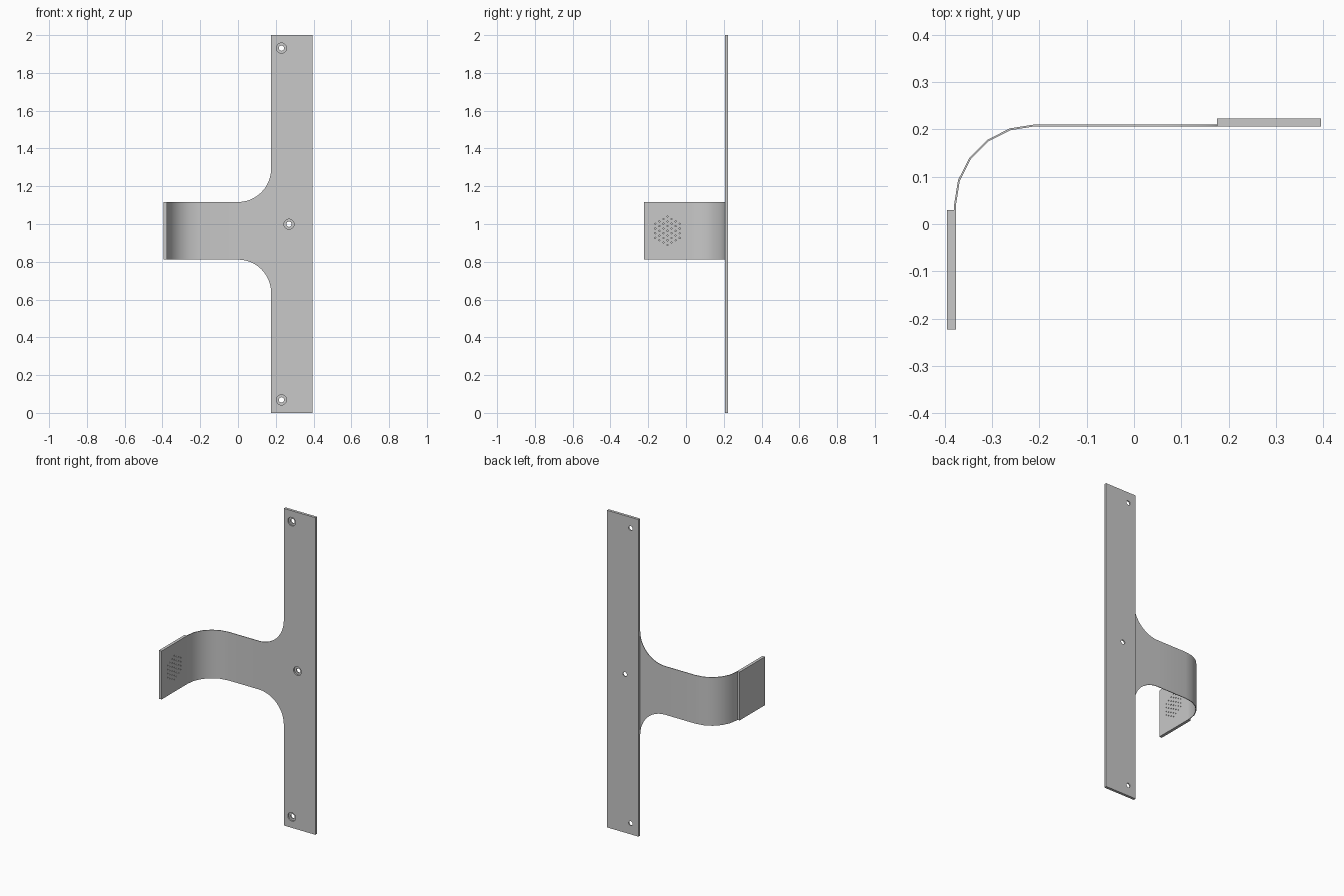
import bpy, bmesh, math
from mathutils import Matrix, Vector

if "Cube" in bpy.data.objects:
    bpy.data.objects.remove(bpy.data.objects["Cube"], do_unlink=True)

grey = bpy.data.materials.new("light grey")
grey.use_nodes = True
grey.diffuse_color = (0.58, 0.58, 0.58, 1)
grey.node_tree.nodes["Principled BSDF"].inputs["Base Color"].default_value = grey.diffuse_color


def finish(bm, name):
    bmesh.ops.recalc_face_normals(bm, faces=bm.faces[:])
    mesh = bpy.data.meshes.new(name)
    bm.to_mesh(mesh)
    bm.free()
    mesh.materials.append(grey)
    obj = bpy.data.objects.new(name, mesh)
    bpy.context.collection.objects.link(obj)
    return obj


def box(name, low, high):
    low, high = Vector(low), Vector(high)
    bm = bmesh.new()
    bmesh.ops.create_cube(bm, size=1, matrix=Matrix.Translation((low + high) / 2)
                          @ Matrix.Diagonal((high - low).to_4d()))
    return finish(bm, name)


def lathe(bm, origin, axis, side, profile, sides):
    """Closed turned solid: profile is a list of (distance along axis, radius)."""
    up = Vector((0, 0, 1))
    rings = []
    for d, r in profile:
        ring = []
        for i in range(sides):
            a = math.tau * i / sides
            ring.append(bm.verts.new(origin + axis * d + (side * math.cos(a) + up * math.sin(a)) * r))
        rings.append(ring)
    for a, b in zip(rings, rings[1:]):
        for i in range(sides):
            j = (i + 1) % sides
            bm.faces.new((a[i], a[j], b[j], b[i]))
    bm.faces.new(rings[0])
    bm.faces.new(rings[-1])


def cut(target, cutter):
    cutter.hide_render = True
    mod = target.modifiers.new("holes", "BOOLEAN")
    mod.operation = "DIFFERENCE"
    mod.solver = "EXACT"
    mod.object = cutter
    bpy.context.view_layer.objects.active = target
    bpy.ops.object.modifier_apply(modifier=mod.name)
    bpy.data.objects.remove(cutter, do_unlink=True)


X, Y = Vector((1, 0, 0)), Vector((0, 1, 0))
front, inner_x, mid_z, half = 0.2065, -0.3765, 0.964, 0.1525

# Tall mounting plate with three stepped screw holes
plate = box("mounting_plate", (0.175, front, 0), (0.395, 0.2235, 2))
bm = bmesh.new()
for x, z in ((0.23, 1.931), (0.27, 0.999), (0.23, 0.069)):
    lathe(bm, Vector((x, front, z)), Y, X,
          [(-0.005, 0.027), (0.009, 0.027), (0.009, 0.014), (0.03, 0.014)], 24)
cut(plate, finish(bm, "screw_hole_cutter"))

# End plate with a round hexagonal field of small blind holes on its inner face
end = box("end_plate", (-0.395, -0.2235, mid_z - half), (inner_x, 0.03, mid_z + half))
bm = bmesh.new()
pitch = 0.025
for col in range(-4, 5):
    for row in range(-4, 5):
        y = col * pitch * math.sqrt(3) / 2
        z = (row + 0.5 * (col % 2)) * pitch
        if math.hypot(y, z) < 0.078:
            lathe(bm, Vector((inner_x, y - 0.098, z + mid_z)), -X, Y,
                  [(-0.005, 0.0035), (0.008, 0.0035)], 8)
cut(end, finish(bm, "small_hole_cutter"))

# Thin curved arm: stations of (front point, back point, half height)
thick, flare = 0.004, 0.175
bend_x, bend_y = -0.21, 0.04
radius = front - bend_y
stations = []
for i in range(13):
    a = math.pi / 2 * (1 - i / 12)
    x = flare * math.sin(a)
    stations.append(((x, front), (x, front + thick), half + flare * (1 - math.cos(a))))
for i in range(6):
    a = math.pi / 2 * (1 + i / 5)
    c, s = math.cos(a), math.sin(a)
    inner, outer = [(bend_x + r * c, bend_y + r * s) for r in (radius, radius + thick)]
    stations.append((inner, outer, half))
stations.append(((inner_x, 0.03), (inner_x - thick, 0.03), half))

bm = bmesh.new()
loops = []
for f, b, h in stations:
    loops.append([bm.verts.new((*p, mid_z + s * h)) for p, s in ((f, -1), (f, 1), (b, 1), (b, -1))])
for p, q in zip(loops, loops[1:]):
    for i in range(4):
        j = (i + 1) % 4
        bm.faces.new((p[i], p[j], q[j], q[i]))
bm.faces.new(loops[0])
bm.faces.new(loops[-1])
arm = finish(bm, "curved_arm")

# Smooth the arm's bend and the hole walls, keep corners crisp
bpy.ops.object.select_all(action="DESELECT")
for obj in (plate, end, arm):
    obj.select_set(True)
bpy.context.view_layer.objects.active = arm
bpy.ops.object.shade_smooth_by_angle(angle=math.radians(30))
